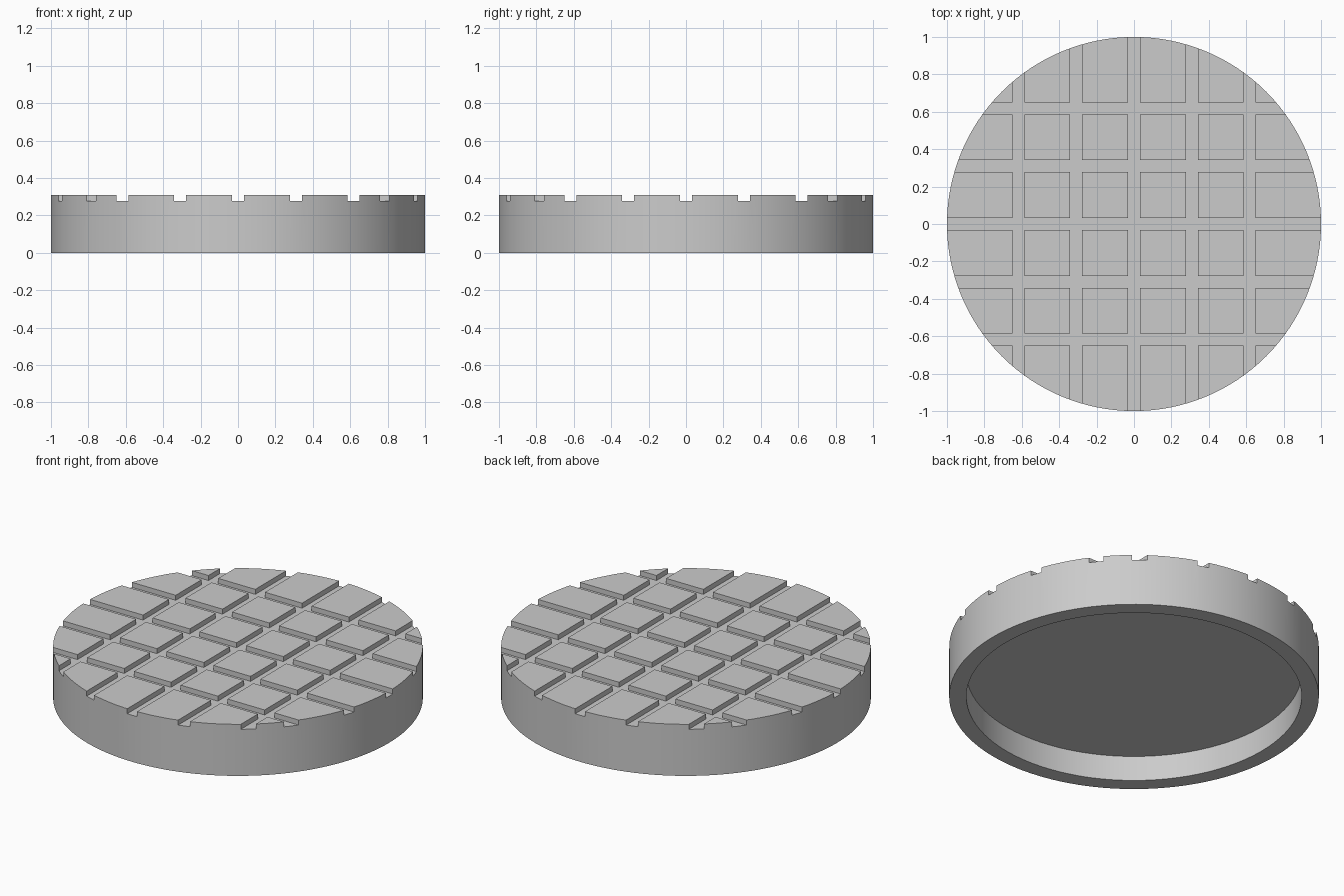
import bpy
import bmesh
import math
from mathutils import Matrix

if "Cube" in bpy.data.objects:
    bpy.data.objects.remove(bpy.data.objects["Cube"], do_unlink=True)

HEIGHT = 0.308
RECESS_RADIUS, RECESS_DEPTH = 0.907, 0.15
GROOVE_PITCH, GROOVE_WIDTH, GROOVE_DEPTH = 0.309, 0.064, 0.03
SEGMENTS = 128


def make_object(name, bm):
    mesh = bpy.data.meshes.new(name)
    bm.to_mesh(mesh)
    bm.free()
    obj = bpy.data.objects.new(name, mesh)
    bpy.context.collection.objects.link(obj)
    return obj


def cylinder(name, radius, bottom, top):
    bm = bmesh.new()
    bmesh.ops.create_cone(bm, cap_ends=True, segments=SEGMENTS,
                          radius1=radius, radius2=radius, depth=top - bottom,
                          matrix=Matrix.Translation((0, 0, (bottom + top) / 2)))
    return make_object(name, bm)


def groove_bars(name, angle):
    # Five parallel bars, sunk into the top face by the groove depth
    bm = bmesh.new()
    turn = Matrix.Rotation(angle, 4, "Z")
    for i in range(-2, 3):
        place = Matrix.Translation((i * GROOVE_PITCH, 0, HEIGHT))
        size = Matrix.Diagonal((GROOVE_WIDTH, 3, 2 * GROOVE_DEPTH, 1))
        bmesh.ops.create_cube(bm, size=1, matrix=turn @ place @ size)
    return make_object(name, bm)


def cut(target, cutter):
    cutter.hide_render = True
    mod = target.modifiers.new(cutter.name, "BOOLEAN")
    mod.operation = "DIFFERENCE"
    mod.solver = "EXACT"
    mod.object = cutter
    bpy.context.view_layer.objects.active = target
    bpy.ops.object.modifier_apply(modifier=mod.name)
    bpy.data.objects.remove(cutter, do_unlink=True)


# Round body, hollowed underneath and grooved in a grid on top
body = cylinder("grooved_disc", 1, 0, HEIGHT)
cut(body, cylinder("underside_recess", RECESS_RADIUS, -0.1, RECESS_DEPTH))
cut(body, groove_bars("lengthwise_grooves", 0))
cut(body, groove_bars("crosswise_grooves", math.pi / 2))

# Plain grey finish
grey = bpy.data.materials.new("plain_grey")
grey.use_nodes = True
colour = (0.6, 0.6, 0.6, 1)
grey.diffuse_color = colour
grey.node_tree.nodes["Principled BSDF"].inputs["Base Color"].default_value = colour
body.data.materials.clear()
body.data.materials.append(grey)

# Smooth round walls with crisp edges
bpy.ops.object.select_all(action="DESELECT")
body.select_set(True)
bpy.context.view_layer.objects.active = body
bpy.ops.object.shade_smooth_by_angle(angle=math.radians(30))
